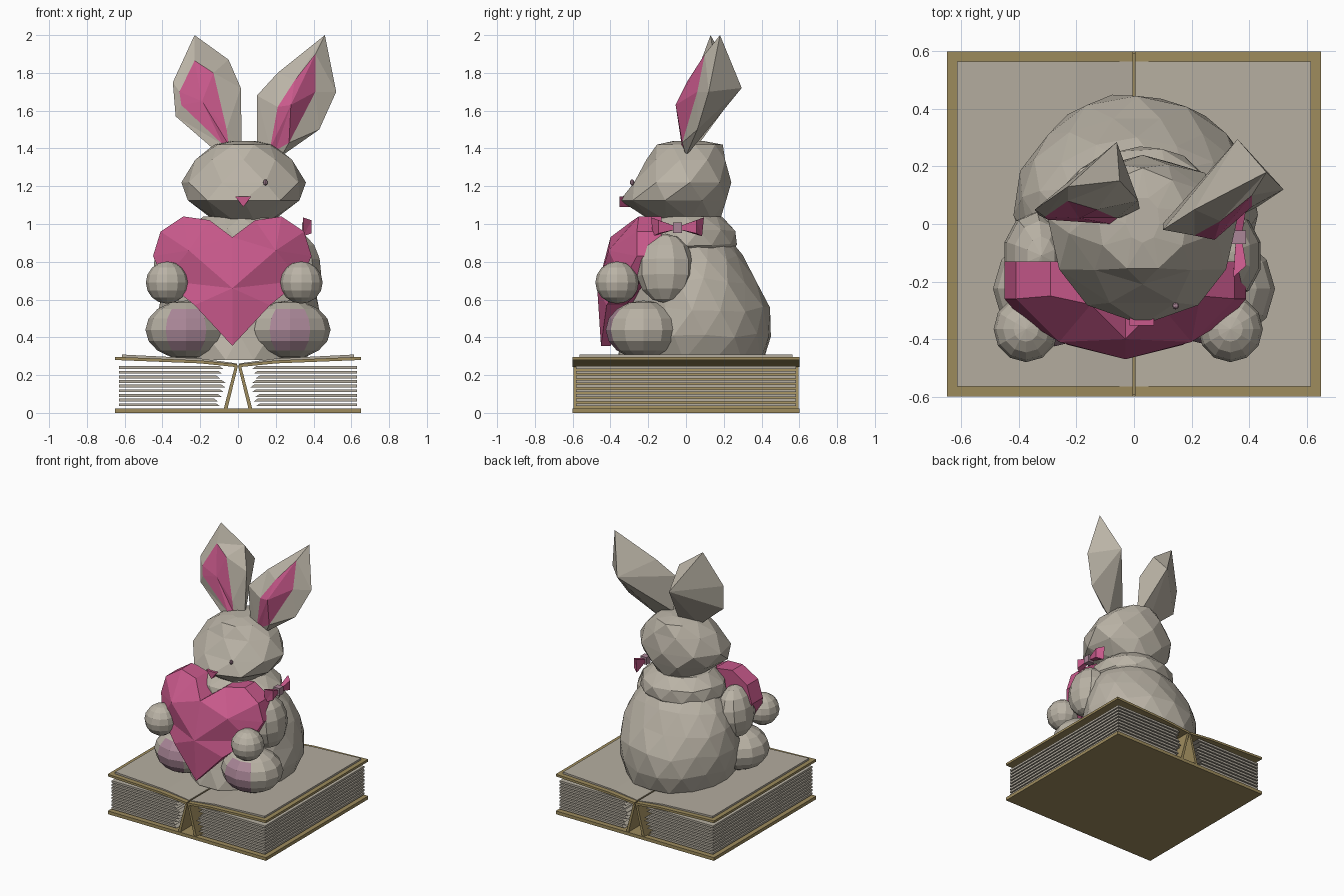
import bpy, bmesh, math, random
from mathutils import Vector, Matrix

random.seed(4)
if "Cube" in bpy.data.objects:
    bpy.data.objects.remove(bpy.data.objects["Cube"])


def material(name, rgb):
    m = bpy.data.materials.new(name)
    m.use_nodes = True
    m.diffuse_color = (*rgb, 1)
    for node in m.node_tree.nodes:
        if node.type == 'BSDF_PRINCIPLED':
            node.inputs["Base Color"].default_value = (*rgb, 1)
    return m


FUR = material("warm grey fur", (.49, .45, .38))
PINK = material("rose pink", (.58, .1, .26))
MAUVE = material("dusty mauve", (.4, .24, .31))
PAPER = material("page paper", (.46, .42, .35))
COVER = material("tan cover", (.34, .26, .11))


def finish(name, bm, mats, rule=None):
    """Turn a bmesh into a flat shaded object, with an optional colour rule per face."""
    bmesh.ops.remove_doubles(bm, verts=bm.verts, dist=.0005)
    bmesh.ops.recalc_face_normals(bm, faces=bm.faces)
    if rule:
        for f in bm.faces:
            f.material_index = rule(f)
    me = bpy.data.meshes.new(name)
    bm.to_mesh(me)
    bm.free()
    for m in mats:
        me.materials.append(m)
    ob = bpy.data.objects.new(name, me)
    bpy.context.collection.objects.link(ob)
    return ob


def prism(name, profile, y0, y1, mat):
    """Extrude an (x, z) profile along y."""
    bm = bmesh.new()
    face = bm.faces.new([bm.verts.new((x, y0, z)) for x, z in profile])
    out = bmesh.ops.extrude_face_region(bm, geom=[face])
    moved = [v for v in out["geom"] if isinstance(v, bmesh.types.BMVert)]
    bmesh.ops.translate(bm, verts=moved, vec=(0, y1 - y0, 0))
    return finish(name, bm, [mat])


def loft(name, rings, n, cx, jitter, mat):
    """Faceted body through rings of (z, centre y, radius x, radius y)."""
    bm = bmesh.new()
    rows = []
    for i, (z, cy, rx, ry) in enumerate(rings):
        row = []
        for k in range(n):
            a = math.tau * (k + .5 * (i % 2 == 0)) / n - math.pi / 2
            s = 1 + random.uniform(-jitter, jitter)
            dz = random.uniform(-jitter, jitter) * .5 if 0 < i < len(rings) - 1 else 0
            row.append(bm.verts.new((cx + rx * s * math.cos(a), cy + ry * s * math.sin(a), z + dz)))
        rows.append(row)
    for i in range(len(rows) - 1):
        a, b = rows[i], rows[i + 1]
        for k in range(n):
            j = (k + 1) % n
            if i % 2 == 0:
                tris = (a[k], b[j], b[k]), (a[k], a[j], b[j])
            else:
                tris = (a[k], a[j], b[k]), (a[j], b[j], b[k])
            for t in tris:
                bm.faces.new(t)
    bm.faces.new(rows[0])
    bm.faces.new(rows[-1])
    return finish(name, bm, [mat])


def ball(name, centre, radii, mats, rule=None, tilt=0, segs=12, rings=8):
    bm = bmesh.new()
    bmesh.ops.create_uvsphere(bm, u_segments=segs, v_segments=rings, radius=1)
    bm.transform(Matrix.Translation(centre) @ Matrix.Rotation(tilt, 4, 'Y') @ Matrix.Diagonal((*radii, 1)))
    return finish(name, bm, mats, rule)


# Book: back board, two opened covers, page leaves and folded spine
prism("bottom_cover", [(-.65, 0), (.65, 0), (.65, .024), (-.65, .024)], -.6, .6, COVER)
for s, side in ((1, "left"), (-1, "right")):
    prism(side + "_cover", [(s * x, z) for x, z in
          [(.004, .242), (.2, .262), (.65, .28), (.65, .297), (.2, .278), (.004, .258)]], -.6, .6, COVER)
    prism(side + "_open_page", [(s * x, z) for x, z in
          [(.006, .25), (.2, .27), (.615, .29), (.615, .309), (.2, .288), (.006, .262)]], -.565, .565, PAPER)
    prism(side + "_spine", [(s * x, z) for x, z in
          [(0, .25), (.016, .25), (.075, .024), (.055, .024)]], -.595, .595, COVER)
    for i in range(9):
        z = .036 + i * .0245
        inner = .085 - .006 * i + random.uniform(0, .05)
        prism(f"{side}_leaf_{i}", [(s * inner, z), (s * .63, z), (s * .63, z + .015),
              (s * (inner + .02), z + .015)], -.583, .583, PAPER)

# Torso, neck ruff and head
loft("body", [(.28, .03, .35, .39), (.41, .06, .41, .395), (.55, .07, .42, .365),
              (.7, .06, .4, .32), (.82, .03, .35, .27), (.92, .01, .26, .22)], 15, .01, .03, FUR)
loft("neck_ruff", [(.84, .01, .25, .23), (.89, 0, .3, .27), (.97, 0, .29, .265),
                   (1.04, 0, .2, .19)], 12, .02, .02, FUR)
loft("head", [(1.02, -.01, .16, .19), (1.125, -.06, .3, .29), (1.22, -.025, .335, .265),
              (1.34, .005, .26, .215), (1.42, .015, .16, .18), (1.44, .015, .06, .08)], 9, .03, 0, FUR)

# Nose and eye
prism("nose", [(-.015, 1.145), (.07, 1.145), (.028, 1.09)], -.3, -.352, PINK)
ball("eye", (.145, -.285, 1.22), (.012, .012, .016), [MAUVE], segs=8, rings=6)


def ear(name, outline, inner, middle, ridge):
    bm = bmesh.new()
    o = [bm.verts.new(p) for p in outline]
    q = [bm.verts.new(p) for p in inner]
    m, r = bm.verts.new(middle), bm.verts.new(ridge)
    n = len(o)
    for i in range(n):
        j = (i + 1) % n
        bm.faces.new((o[i], o[j], q[j]))
        bm.faces.new((o[i], q[j], q[i]))
        bm.faces.new((o[j], o[i], r))
        bm.faces.new((q[i], q[j], m)).material_index = 1
    return finish(name, bm, [FUR, PINK])


# Ears, turned differently
ear("right_ear",
    [(.02, .05, 1.4), (.015, .08, 1.72), (-.05, .15, 1.87), (-.23, .13, 2),
     (-.345, .05, 1.75), (-.33, .03, 1.57), (-.11, 0, 1.38)],
    [(-.05, .02, 1.42), (-.06, .02, 1.5), (-.13, .05, 1.8), (-.23, .08, 1.865),
     (-.31, .025, 1.7), (-.3, .015, 1.63), (-.08, 0, 1.42)],
    (-.19, .02, 1.65), (-.06, .285, 1.72))
ear("left_ear",
    [(.23, 0, 1.36), (.43, .06, 1.5), (.52, .12, 1.7), (.46, .18, 2),
     (.21, .05, 1.8), (.1, -.02, 1.68), (.1, 0, 1.42)],
    [(.2, -.01, 1.39), (.27, -.02, 1.43), (.41, .06, 1.7), (.41, .1, 1.9),
     (.3, .01, 1.76), (.21, -.04, 1.62), (.17, -.02, 1.4)],
    (.28, -.055, 1.63), (.36, .295, 1.72))

# Faceted heart: half outline as (x, z, front y, back y), built on both sides
half = [(0, .355, -.45, -.4), (.2, .57, -.42, -.32), (.36, .7, -.33, -.2), (.42, .83, -.26, -.13),
        (.38, .96, -.26, -.13), (.26, 1.04, -.25, -.13), (.12, 1.02, -.28, -.13), (0, .93, -.4, -.2)]
bm = bmesh.new()
for s in (1, -1):
    cx = -.03
    f = [bm.verts.new((cx + s * x, yf, z)) for x, z, yf, yb in half]
    b = [bm.verts.new((cx + s * x, yb, z)) for x, z, yf, yb in half]
    mid = bm.verts.new((cx, -.47, .66))
    lobe = bm.verts.new((cx + s * .23, -.41, .86))
    back = bm.verts.new((cx + s * .18, -.14, .8))
    spine = bm.verts.new((cx, -.22, .7))
    for i in range(len(half) - 1):
        bm.faces.new((f[i], f[i + 1], b[i + 1], b[i]))
        bm.faces.new((b[i], b[i + 1], back))
        bm.faces.new((f[i], f[i + 1], lobe if i > 1 else mid))
    bm.faces.new((f[2], lobe, mid))
    bm.faces.new((f[-1], lobe, mid))
    bm.faces.new((b[0], back, spine))
    bm.faces.new((b[-1], back, spine))
bmesh.ops.triangulate(bm, faces=bm.faces)
finish("heart", bm, [PINK])

# Limbs; the soles carry a front facing pad
for s, side in ((1, "left"), (-1, "right")):
    foot = Vector((s * .275, -.225, .44))

    def sole(f, foot=foot):
        d = f.calc_center_median() - foot
        return int(d.y < 0 and abs(d.x) < .1 and abs(d.z) < .115)

    ball(side + "_foot", foot, (.215, .2, .155), [FUR, MAUVE], sole)
    ball(side + "_arm", (s * .335 - .005, -.11, .765), (.115, .155, .185), [FUR], tilt=-s * .1, segs=10, rings=7)
    ball(side + "_paw", (s * .355 - .02, -.365, .69), (.113, .115, .112), [FUR])

# Bow on the side of the neck: knot and two flared loops
knot = Vector((.365, -.045, .98))
prism("bow_knot", [(.34, .953), (.39, .953), (.39, 1.007), (.34, 1.007)], -.07, -.022, MAUVE)
for s, side in ((1, "back"), (-1, "front")):
    bm = bmesh.new()
    near = [bm.verts.new(knot + Vector((x, s * .02, z))) for x, z in
            ((-.012, -.012), (.012, -.012), (.012, .012), (-.012, .012))]
    far = [bm.verts.new(knot + Vector((x, s * y, z))) for x, y, z in
           ((-.02, .13, -.045), (.025, .1, -.03), (.025, .1, .04), (-.02, .14, .055))]
    for i in range(4):
        j = (i + 1) % 4
        bm.faces.new((near[i], near[j], far[j], far[i]))
    bm.faces.new(near)
    bm.faces.new(far)
    bmesh.ops.triangulate(bm, faces=bm.faces)
    finish(side + "_bow_loop", bm, [PINK])
